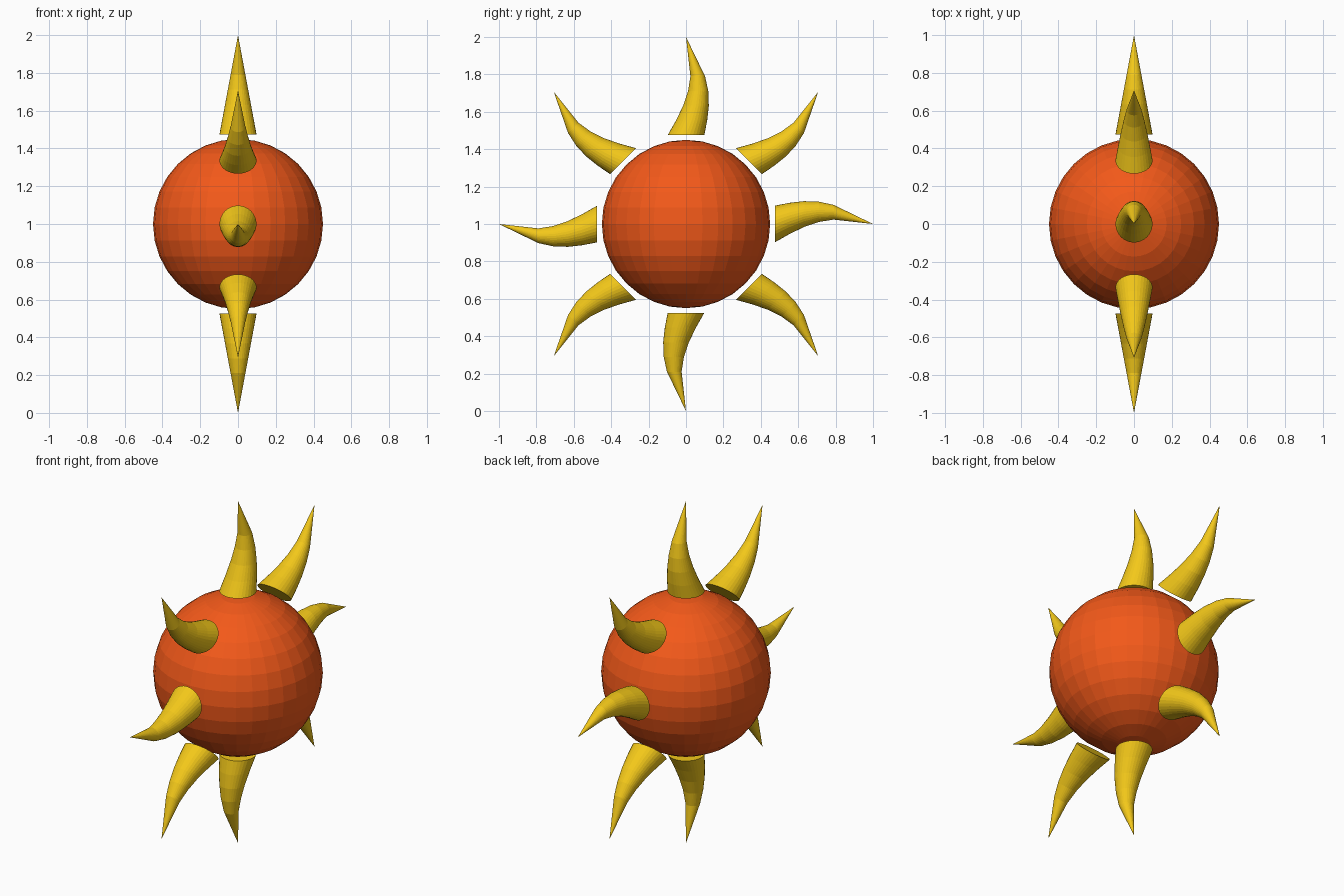
import bpy, bmesh
from math import sin, cos, pi, radians
from mathutils import Vector

if "Cube" in bpy.data.objects:
    bpy.data.objects.remove(bpy.data.objects["Cube"])


def material(name, color):
    m = bpy.data.materials.new(name)
    m.diffuse_color = color
    m.use_nodes = True
    m.node_tree.nodes["Principled BSDF"].inputs["Base Color"].default_value = m.diffuse_color
    return m


orange = material("orange", (0.9, 0.1, 0.01, 1))
yellow = material("yellow", (0.9, 0.58, 0.01, 1))
CENTER = Vector((0, 0, 1))

# Sun ball
bpy.ops.mesh.primitive_uv_sphere_add(segments=32, ring_count=16, radius=0.45, location=CENTER)
ball = bpy.context.object
ball.name = "sun_ball"
ball.data.materials.append(orange)


# Horn-shaped ray: cone whose rings slide sideways along a bowed centre line
def ray(name, angle, bow, sides=32):
    out = Vector((0, sin(angle), cos(angle)))
    side = Vector((0, cos(angle), -sin(angle)))
    across = Vector((1, 0, 0))
    bm = bmesh.new()
    rings = []
    for t in (0, 0.15, 0.3, 0.45, 0.6):
        c = out * (0.475 + 0.525 * t) + side * (bow * sin(pi * t))
        r = 0.098 * (1 - t)
        rings.append([bm.verts.new(c + r * (across * cos(2 * pi * i / sides)
                                            + side * sin(2 * pi * i / sides)))
                      for i in range(sides)])
    tip = bm.verts.new(out)
    bm.faces.new(rings[0])
    for i in range(sides):
        j = (i + 1) % sides
        for a, b in zip(rings, rings[1:]):
            bm.faces.new((a[i], a[j], b[j], b[i]))
        bm.faces.new((rings[-1][i], rings[-1][j], tip))
    bmesh.ops.recalc_face_normals(bm, faces=bm.faces)
    mesh = bpy.data.meshes.new(name)
    bm.to_mesh(mesh)
    bm.free()
    mesh.materials.append(yellow)
    obj = bpy.data.objects.new(name, mesh)
    obj.location = CENTER
    bpy.context.collection.objects.link(obj)


# Eight rays clockwise from the top; the bow direction flips every two rays
for k in range(8):
    ray(f"ray_{k + 1}", radians(45 * k), 0.066 if k % 4 < 2 else -0.066)
